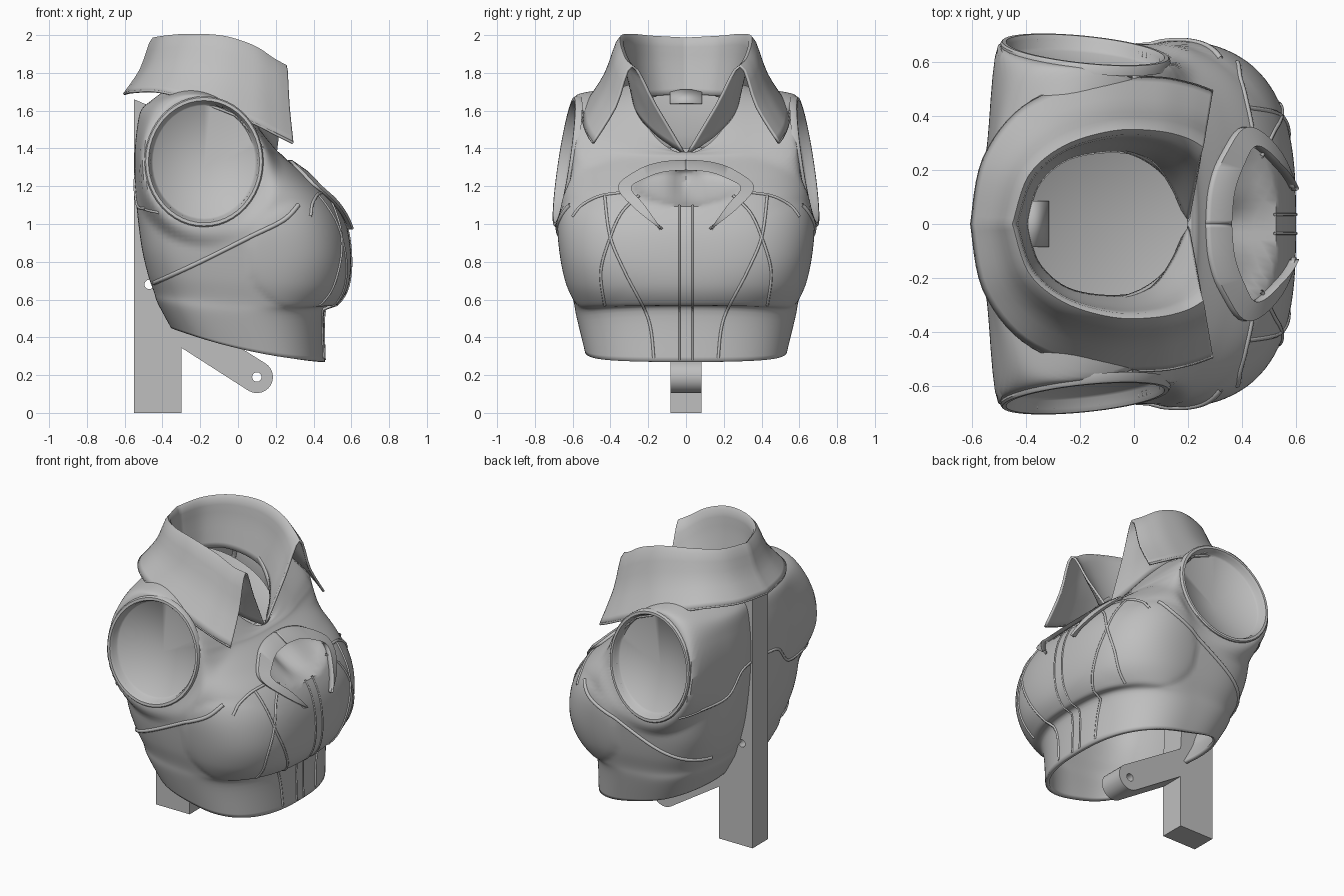
import bpy, bmesh, math
from mathutils import Vector, bvhtree

cube = bpy.data.objects.get("Cube")
if cube:
    bpy.data.objects.remove(cube)

grey = bpy.data.materials.new("neutral_grey")
grey.use_nodes = True
COLOR = (0.52, 0.52, 0.52, 1)
grey.diffuse_color = COLOR
grey.node_tree.nodes["Principled BSDF"].inputs["Base Color"].default_value = COLOR


def smooth_path(keys, steps):
    """Catmull-Rom interpolation through tuples of any length."""
    out = []
    last = len(keys) - 1
    for i in range(last):
        a, b, c, d = (keys[min(max(j, 0), last)] for j in (i - 1, i, i + 1, i + 2))
        for s in range(steps):
            t = s / steps
            out.append(tuple(
                0.5 * (2 * q + (r - p) * t + (2 * p - 5 * q + 4 * r - w) * t * t
                       + (3 * q - p - 3 * r + w) * t ** 3)
                for p, q, r, w in zip(a, b, c, d)))
    out.append(tuple(keys[-1]))
    return out


def finish(obj, thickness=0, offset=-1):
    bpy.context.view_layer.objects.active = obj
    bpy.ops.object.select_all(action='DESELECT')
    obj.select_set(True)
    obj.data.materials.clear()
    obj.data.materials.append(grey)
    if thickness:
        mod = obj.modifiers.new("thickness", 'SOLIDIFY')
        mod.thickness = thickness
        mod.offset = offset
    bpy.ops.object.shade_smooth_by_angle(angle=math.radians(38))


def loft(name, rows, closed=False, tip=None):
    """Skin a grid of points; tip closes the last row with a fan."""
    bm = bmesh.new()
    grid = [[bm.verts.new(p) for p in row] for row in rows]
    n = len(rows[0])
    for low, high in zip(grid, grid[1:]):
        for i in range(n if closed else n - 1):
            j = (i + 1) % n
            bm.faces.new((low[i], low[j], high[j], high[i]))
    if tip:
        centre = bm.verts.new(tip)
        for i in range(n):
            bm.faces.new((grid[-1][i], grid[-1][(i + 1) % n], centre))
    bmesh.ops.recalc_face_normals(bm, faces=bm.faces)
    mesh = bpy.data.meshes.new(name)
    bm.to_mesh(mesh)
    bm.free()
    obj = bpy.data.objects.new(name, mesh)
    bpy.context.collection.objects.link(obj)
    return obj


# Torso: back x, front x, half width, back z, side z, front z, squareness
RINGS = [
    (-.36, .46, .535, .45, .33, .27, 2.5),
    (-.43, .46, .58, .58, .51, .54, 2.5),
    (-.45, .53, .595, .64, .59, .575, 2.6),
    (-.48, .585, .625, .73, .70, .67, 2.8),
    (-.51, .60, .65, .86, .84, .82, 3.0),
    (-.53, .575, .67, 1.0, 1.0, .99, 2.9),
    (-.545, .50, .67, 1.15, 1.15, 1.13, 2.8),
    (-.55, .37, .655, 1.27, 1.27, 1.25, 2.8),
    (-.55, .26, .64, 1.38, 1.38, 1.34, 2.7),
    (-.54, .235, .615, 1.50, 1.51, 1.365, 2.5),
    (-.52, .22, .57, 1.60, 1.62, 1.375, 2.3),
    (-.47, .21, .45, 1.65, 1.67, 1.38, 2.1),
    (-.42, .20, .28, 1.69, 1.71, 1.375, 2.0),
]
ARM_X, ARM_Z, ARM_RX, ARM_RZ = -.18, 1.33, .30, .33


def torso_ring(back, front, width, zb, zs, zf, power, count=144):
    row = []
    for k in range(count):
        a = math.tau * k / count
        c, s = math.cos(a), math.sin(a)
        p = power if c > 0 else power * 1.35
        r = (abs(c) ** p + abs(s) ** p) ** (-1 / p)
        u, v = r * c, r * s
        x = (front + back) / 2 + u * (front - back) / 2
        y = v * width
        z = zs + (zf - zb) / 2 * u + ((zf + zb) / 2 - zs) * u * u
        # side swell of the bust and shallow spine valley
        d = ((x - .33) / .28) ** 2 + ((z - .83) / .28) ** 2
        if d < 1:
            y += math.copysign(min(abs(y) / .4, 1) * .025 * math.sqrt(1 - d), y)
        if u < -.5:
            x += .02 * math.exp(-(y / .13) ** 2)
        row.append((x, y, z))
    return row


def arm_ellipse(x, z):
    return ((x - ARM_X) / ARM_RX) ** 2 + ((z - ARM_Z) / ARM_RZ) ** 2


def arm_plane(x, z):
    return .63 - .05 * (z - ARM_Z) / ARM_RZ - .03 * (x - ARM_X) / ARM_RX


def ease(t):
    t = min(max(t, 0), 1)
    return t * t * (3 - 2 * t)


torso = loft("torso", [torso_ring(*r) for r in smooth_path(RINGS, 7)], closed=True)
bm = bmesh.new()
bm.from_mesh(torso.data)

# Flare the sides out to the armhole rims
for v in bm.verts:
    x, y, z = v.co
    w = ease((1.9 - arm_ellipse(x, z)) / .8) * ease((abs(y) - .33) / .17)
    v.co.y = math.copysign(abs(y) + (arm_plane(x, z) - abs(y)) * w, y)
surface = bvhtree.BVHTree.FromBMesh(bm)

# Sunken chest opening with a centre cleft
for v in bm.verts:
    if v.co.x > .1:
        e = 1 - (v.co.y / .28) ** 2 - ((v.co.z - 1.2) / .1) ** 2
        if e > 0:
            v.co.x -= math.sqrt(e) * (.08 + .08 * math.exp(-(v.co.y / .07) ** 2))


# Open armholes
def in_armhole(f):
    p = f.calc_center_median()
    return abs(p.y) > .35 and arm_ellipse(p.x, p.z) < .97


bmesh.ops.delete(bm, geom=[f for f in bm.faces if in_armhole(f)], context='FACES')
bm.to_mesh(torso.data)
bm.free()
finish(torso, .025)


def project(a, b, view, side=1, lift=0):
    """Drop a 2D point onto the torso from the front, back or side."""
    start, ray = {
        "front": (Vector((2, a * side, b)), Vector((-1, 0, 0))),
        "back": (Vector((-2, a * side, b)), Vector((1, 0, 0))),
        "side": (Vector((a, 2 * side, b)), Vector((0, -side, 0))),
    }[view]
    hit = surface.ray_cast(start, ray)[0]
    return hit - ray * lift if hit else None


def tube(name, points, radius):
    curve = bpy.data.curves.new(name, 'CURVE')
    curve.dimensions = '3D'
    curve.bevel_depth = radius
    curve.bevel_resolution = 1
    spline = curve.splines.new('POLY')
    spline.points.add(len(points) - 1)
    for p, co in zip(spline.points, points):
        p.co = (*co, 1)
    obj = bpy.data.objects.new(name, curve)
    bpy.context.collection.objects.link(obj)
    curve.materials.append(grey)


# Raised seams
SEAMS = [
    ("placket_seam", "front", .006, [(.035, 1.1), (.035, .9), (.035, .7), (.035, .55), (.035, .28)]),
    ("princess_seam", "front", .008, [(.43, 1.15), (.4, .93), (.32, .74), (.2, .5), (.17, .29)]),
    ("cup_seam", "front", .008, [(.25, 1.15), (.34, 1.06), (.4, .93), (.45, .75), (.43, .57)]),
    ("upper_bust_seam", "front", .009, [(.3, 1.17), (.45, 1.15), (.55, 1.1), (.6, 1.04)]),
    ("side_band", "side", .012, [(.32, 1.1), (.24, 1.02), (.06, .93), (-.2, .8), (-.46, .68)]),
    ("armhole_seam", "side", .007, [(-.42, 1.06), (-.47, 1.07), (-.5, 1.08)]),
    ("back_seam", "back", .009, [(.55, 1.08), (.32, 1.1), (.2, 1.22), (.1, 1.24), (0, 1.24)]),
]
for label, view, radius, keys in SEAMS:
    for side, word in ((1, "left"), (-1, "right")):
        hits = [project(a, b, view, side) for a, b in smooth_path(keys, 10)]
        tube(f"{word}_{label}", [h for h in hits if h], radius)

# Crescent lip around the chest opening
OUTER = [(0, 1.34), (.13, 1.33), (.25, 1.29), (.36, 1.2), (.28, 1.09), (.13, .97)]
INNER = [(0, 1.285), (.12, 1.275), (.22, 1.24), (.29, 1.19), (.22, 1.1), (.13, .975)]
for side, word in ((1, "left"), (-1, "right")):
    rows = [[project(a, b, "front", side, lift) for a, b in smooth_path(keys, 6)]
            for keys, lift in ((OUTER, .005), (OUTER, .025), (INNER, .035), (INNER, 0))]
    finish(loft(word + "_opening_lip", rows), .012)

# Armhole piping and recessed caps
RIM = [(1.05, -.02), (1.05, .008), (1.03, .016), (.98, .016), (.95, 0), (.93, -.03), (.9, -.04)]
for side, word in ((1, "left"), (-1, "right")):
    rows = []
    for scale, lift in RIM:
        row = []
        for k in range(48):
            x = ARM_X + ARM_RX * scale * math.cos(math.tau * k / 48)
            z = ARM_Z + ARM_RZ * scale * math.sin(math.tau * k / 48)
            row.append((x, side * (arm_plane(x, z) + lift), z))
        rows.append(row)
    finish(loft(word + "_armhole", rows, True, (ARM_X, side * .53, 1.29)))


# Sloped neck plug with a small plate
def neck_slope(x):
    return 1.555 - .49 * (x + .12)


rim = []
for k in range(40):
    x = -.11 + .31 * math.cos(math.tau * k / 40)
    rim.append((x, .29 * math.sin(math.tau * k / 40), neck_slope(x)))
finish(loft("neck_plug", [rim], True, (-.12, 0, 1.47)))
plate = [[(x, y, z) for y in (-.085, .085)] for x, z in ((-.395, 1.705), (-.32, 1.635))]
finish(loft("neck_plate", plate), .008)

# Collar stations from centre back to front: base, fold, outer edge
STATIONS = [
    (-.40, 0, 1.69, -.45, 0, 1.98, -.60, 0, 1.69),
    (-.36, .14, 1.68, -.39, .18, 1.99, -.555, .24, 1.70),
    (-.25, .24, 1.67, -.26, .29, 2.0, -.41, .43, 1.70),
    (-.08, .27, 1.63, -.08, .345, 1.99, -.17, .53, 1.635),
    (.06, .24, 1.56, .08, .345, 1.94, .07, .54, 1.54),
    (.14, .14, 1.46, .19, .32, 1.87, .2, .52, 1.475),
    (.20, .005, 1.37, .255, .285, 1.835, .29, .49, 1.43),
]
half = smooth_path(STATIONS, 6)
flip = [tuple(-v if i % 3 == 1 else v for i, v in enumerate(s)) for s in half[:0:-1]]
rows = []
for s in flip + half:
    base, fold, edge = (Vector(s[i:i + 3]) for i in (0, 3, 6))
    out = (edge - fold) * .1
    mid = fold.lerp(edge, .45) - Vector((out.x, out.y, .15)) * .22
    rows.append(smooth_path([tuple(base), tuple(base.lerp(fold, .55)), tuple(fold), tuple(mid), tuple(edge)], 4))
finish(loft("collar", rows), .014, 0)
tube("collar_edge", [r[-1] for r in rows], .008)


# Stand: upright bar with an angled arm and two pin holes
def arc(cx, cz, r, start, sweep, steps):
    angles = [start + sweep * k / steps for k in range(steps + 1)]
    return [(cx + r * math.cos(a), cz + r * math.sin(a)) for a in angles]


lean = math.atan2(.85, .53)
arm_end = arc(.1, .19, .085, lean - math.pi, math.pi, 14)
outline = [(-.55, 0), (-.3, 0), (-.3, .345), *arm_end, (-.3, .54), (-.36, 1.58), (-.55, 1.66)]
pin_holes = [arc(x, z, .025, 0, math.tau * 23 / 24, 23) for x, z in ((.1, .19), (-.47, .68))]
curve = bpy.data.curves.new("stand", 'CURVE')
curve.dimensions = '2D'
curve.fill_mode = 'BOTH'
curve.extrude = .082
for loop in (outline, *pin_holes):
    spline = curve.splines.new('POLY')
    spline.points.add(len(loop) - 1)
    spline.use_cyclic_u = True
    for p, (x, z) in zip(spline.points, loop):
        p.co = (x, z, 0, 1)
stand = bpy.data.objects.new("stand", curve)
bpy.context.collection.objects.link(stand)
stand.rotation_euler.x = math.pi / 2
bpy.context.view_layer.objects.active = stand
bpy.ops.object.select_all(action='DESELECT')
stand.select_set(True)
bpy.ops.object.convert(target='MESH')
finish(bpy.context.object)
